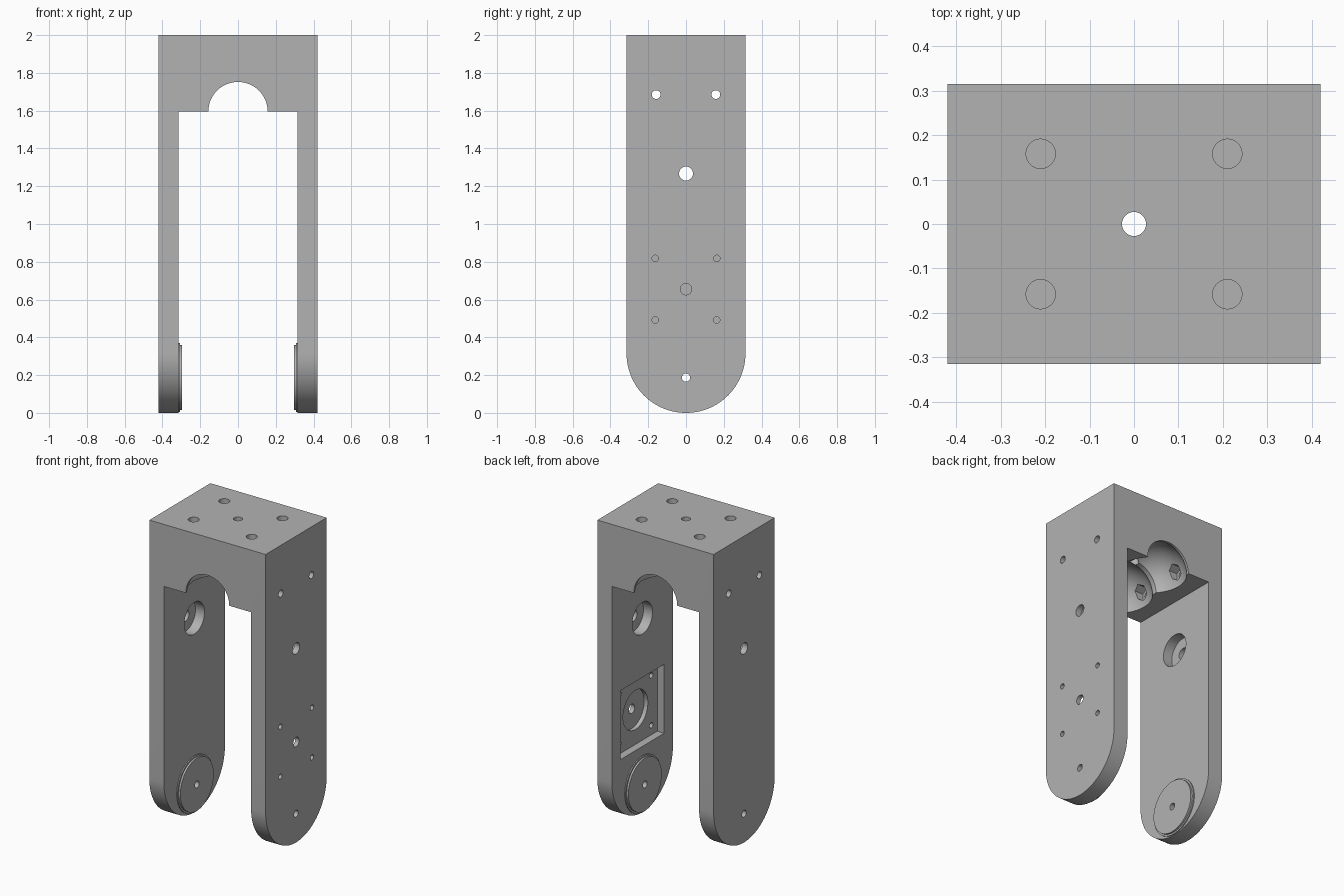
import bpy, bmesh, math
from mathutils import Matrix, Vector

if "Cube" in bpy.data.objects:
    bpy.data.objects.remove(bpy.data.objects["Cube"], do_unlink=True)

W, D, H = 0.42, 0.315, 2.0       # half width, half depth, height
INNER, UNDER = 0.315, 1.595      # inner leg face, underside of the head
ARCH = 0.157
PIVOT_Z, SENSOR_Z, AXLE_Z, BOLT_Z = 0.187, 0.655, 1.267, 1.685
BOLT_Y = 0.158

grey = bpy.data.materials.new("plain grey")
grey.use_nodes = True
colour = (0.45, 0.45, 0.45, 1)
grey.diffuse_color = colour
grey.node_tree.nodes["Principled BSDF"].inputs["Base Color"].default_value = colour


def new_object(name, bm):
    bmesh.ops.recalc_face_normals(bm, faces=bm.faces)
    mesh = bpy.data.meshes.new(name)
    bm.to_mesh(mesh)
    bm.free()
    mesh.materials.append(grey)
    obj = bpy.data.objects.new(name, mesh)
    bpy.context.collection.objects.link(obj)
    return obj


def prism(name, points, step):
    """Extrude a closed outline along a vector."""
    bm = bmesh.new()
    face = bm.faces.new([bm.verts.new(p) for p in points])
    out = bmesh.ops.extrude_face_region(bm, geom=[face])
    moved = [v for v in out["geom"] if isinstance(v, bmesh.types.BMVert)]
    bmesh.ops.translate(bm, verts=moved, vec=Vector(step))
    return new_object(name, bm)


def rod(name, axis, start, end, a, b, radius, sides=48):
    """Cylinder along x (a=y, b=z) or along z (a=x, b=y)."""
    ring = []
    for i in range(sides):
        t = math.tau * (i + 0.5) / sides
        u, v = a + radius * math.cos(t), b + radius * math.sin(t)
        ring.append((start, u, v) if axis == "x" else (u, v, start))
    step = (end - start, 0, 0) if axis == "x" else (0, 0, end - start)
    return prism(name, ring, step)


def box(name, size, centre):
    bm = bmesh.new()
    bmesh.ops.create_cube(bm, size=1, matrix=Matrix.Translation(centre) @ Matrix.Diagonal((*size, 1)))
    return new_object(name, bm)


def ball(name, radius, centre):
    bm = bmesh.new()
    bmesh.ops.create_uvsphere(bm, u_segments=64, v_segments=33, radius=radius,
                              matrix=Matrix.Translation(centre))
    return new_object(name, bm)


def combine(target, tool, operation="DIFFERENCE"):
    tool.hide_render = True
    mod = target.modifiers.new("shape", "BOOLEAN")
    mod.operation, mod.solver, mod.object = operation, "EXACT", tool
    bpy.context.view_layer.objects.active = target
    bpy.ops.object.modifier_apply(modifier=mod.name)
    bpy.data.objects.remove(tool, do_unlink=True)


# Fork outline with arched head, extruded front to back
arch = [(ARCH * math.cos(math.pi * i / 48), UNDER + ARCH * math.sin(math.pi * i / 48))
        for i in range(49)]
outline = [(W, 0), (W, H), (-W, H), (-W, 0), (-INNER, 0), (-INNER, UNDER)]
outline += arch[::-1] + [(INNER, UNDER), (INNER, 0)]
bracket = prism("fork_bracket", [(x, -D, z) for x, z in outline], (0, 2 * D, 0))

# Rounded leg ends, from the side outline
side = [(D * math.cos(math.pi * i / 64), D - D * math.sin(math.pi * i / 64)) for i in range(65)]
side += [(-D, H + 0.1), (D, H + 0.1)]
combine(bracket, prism("side_outline", [(-0.5, y, z) for y, z in side], (1, 0, 0)), "INTERSECT")

# Stepped pivot pads on the inner leg faces
for s in (-1, 1):
    combine(bracket, rod("pad_base", "x", s * 0.34, s * 0.308, 0, PIVOT_Z, 0.183, 64), "UNION")
    combine(bracket, rod("pad_top", "x", s * 0.33, s * 0.296, 0, PIVOT_Z, 0.172, 64), "UNION")

# Round clearance pockets and nut recesses under the head
for y in (-BOLT_Y, BOLT_Y):
    combine(bracket, ball("clearance", 0.212, (0, y, UNDER)))
for y in (-BOLT_Y, BOLT_Y):
    for s in (-1, 1):
        combine(bracket, rod("nut_recess", "x", s * 0.1, s * 0.235, y, BOLT_Z, 0.047, 6))
    combine(bracket, rod("bolt_hole", "x", -0.5, 0.5, y, BOLT_Z, 0.023))

# Holes in the top plate
combine(bracket, rod("centre_hole", "z", 1.65, 2.1, 0, 0, 0.027))
for x in (-0.21, 0.21):
    for y in (-BOLT_Y, BOLT_Y):
        combine(bracket, rod("top_hole", "z", 1.86, 2.1, x, y, 0.033))

# Axle holes with counterbores, and pivot holes
for s in (-1, 1):
    combine(bracket, rod("axle_counterbore", "x", s * 0.25, s * 0.38, 0, AXLE_Z, 0.104))
combine(bracket, rod("axle_hole", "x", -0.5, 0.5, 0, AXLE_Z, 0.037))
combine(bracket, rod("pivot_hole", "x", -0.5, 0.5, 0, PIVOT_Z, 0.022))

# Square sensor pocket with round recess, left leg only
combine(bracket, box("sensor_pocket", (0.165, 0.45, 0.45), (0.2825, 0, SENSOR_Z)))
combine(bracket, rod("sensor_recess", "x", 0.25, 0.392, 0, SENSOR_Z, 0.128))
combine(bracket, rod("sensor_hole", "x", 0.25, 0.5, 0, SENSOR_Z, 0.03))
for y in (-0.163, 0.163):
    for dz in (-0.163, 0.163):
        combine(bracket, rod("screw_hole", "x", 0.25, 0.5, y, SENSOR_Z + dz, 0.017, 32))

# Smooth the round walls, keep the edges sharp
bpy.ops.object.select_all(action="DESELECT")
bracket.select_set(True)
bpy.context.view_layer.objects.active = bracket
bpy.ops.object.shade_smooth_by_angle(angle=math.radians(30))
